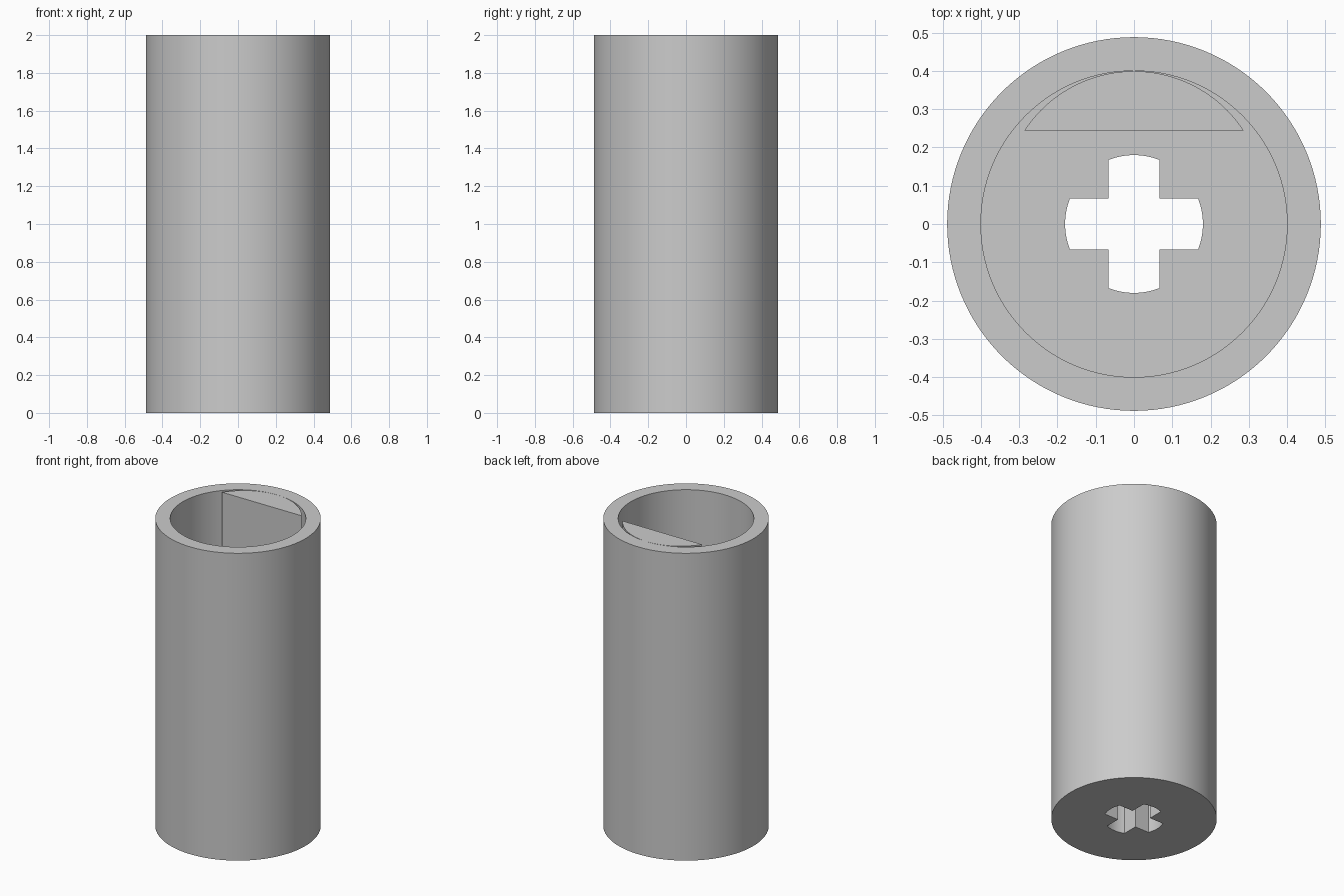
import bpy
import bmesh
from math import sin, cos, asin, atan2, pi, radians

cube = bpy.data.objects.get("Cube")
if cube:
    bpy.data.objects.remove(cube, do_unlink=True)

HEIGHT = 2.0
FLOOR = 0.6
OUTER_R = 0.488
BORE_R = 0.4
SIDES = 128

grey = bpy.data.materials.new("plain grey")
grey.use_nodes = True
grey.diffuse_color = (0.6, 0.6, 0.6, 1)
grey.node_tree.nodes["Principled BSDF"].inputs["Base Color"].default_value = (0.6, 0.6, 0.6, 1)


def arc(radius, start, end, steps, cy=0.0):
    """Points along an arc, both ends included."""
    angles = [start + (end - start) * i / steps for i in range(steps + 1)]
    return [(radius * cos(a), cy + radius * sin(a)) for a in angles]


def circle(radius):
    return arc(radius, 0, 2 * pi, SIDES)[:-1]


def cross(radius, half):
    """Plus-shaped outline with rounded arm ends."""
    spread = asin(half / radius)
    points = []
    for k in range(4):
        turn = k * pi / 2
        points += arc(radius, turn - spread, turn + spread, 10)
        points += arc(half * 2 ** 0.5, turn + pi / 4, turn + pi / 4, 1)[:1]
    return points


def wall(bm, outline, low, high):
    """Vertical wall along an outline; returns its lower and upper edge loops."""
    n = len(outline)
    rings = [[bm.verts.new((x, y, z)) for x, y in outline] for z in (low, high)]
    for i in range(n):
        j = (i + 1) % n
        bm.faces.new((rings[0][i], rings[0][j], rings[1][j], rings[1][i]))
    return [[bm.edges.get((r[i], r[(i + 1) % n])) for i in range(n)] for r in rings]


def cap(bm, *loops):
    """Flat face between loops; a second loop becomes a hole."""
    edges = [e for loop in loops for e in loop]
    bmesh.ops.triangle_fill(bm, edges=edges, use_beauty=True)


def finish(bm, name):
    bmesh.ops.recalc_face_normals(bm, faces=bm.faces)
    mesh = bpy.data.meshes.new(name)
    bm.to_mesh(mesh)
    bm.free()
    mesh.materials.append(grey)
    obj = bpy.data.objects.new(name, mesh)
    bpy.context.collection.objects.link(obj)
    bpy.ops.object.select_all(action='DESELECT')
    obj.select_set(True)
    bpy.context.view_layer.objects.active = obj
    bpy.ops.object.shade_smooth_by_angle(angle=radians(30))
    return obj


# Sleeve: open bore above a thick floor pierced by a cross-shaped socket
bm = bmesh.new()
outer_low, outer_high = wall(bm, circle(OUTER_R), 0, HEIGHT)
bore_low, bore_high = wall(bm, circle(BORE_R), FLOOR, HEIGHT)
socket_low, socket_high = wall(bm, cross(0.18, 0.067), 0, FLOOR)
cap(bm, outer_high, bore_high)
cap(bm, bore_low, socket_high)
cap(bm, outer_low, socket_low)
finish(bm, "sleeve")

# Key: flat-faced segment along the back of the bore
KEY_R, KEY_Y = 0.342, 0.057
start = atan2(0.245 - KEY_Y, 0.287)
bm = bmesh.new()
key_low, key_high = wall(bm, arc(KEY_R, start, pi - start, 40, KEY_Y), FLOOR, HEIGHT)
cap(bm, key_low)
cap(bm, key_high)
finish(bm, "flat_key")
